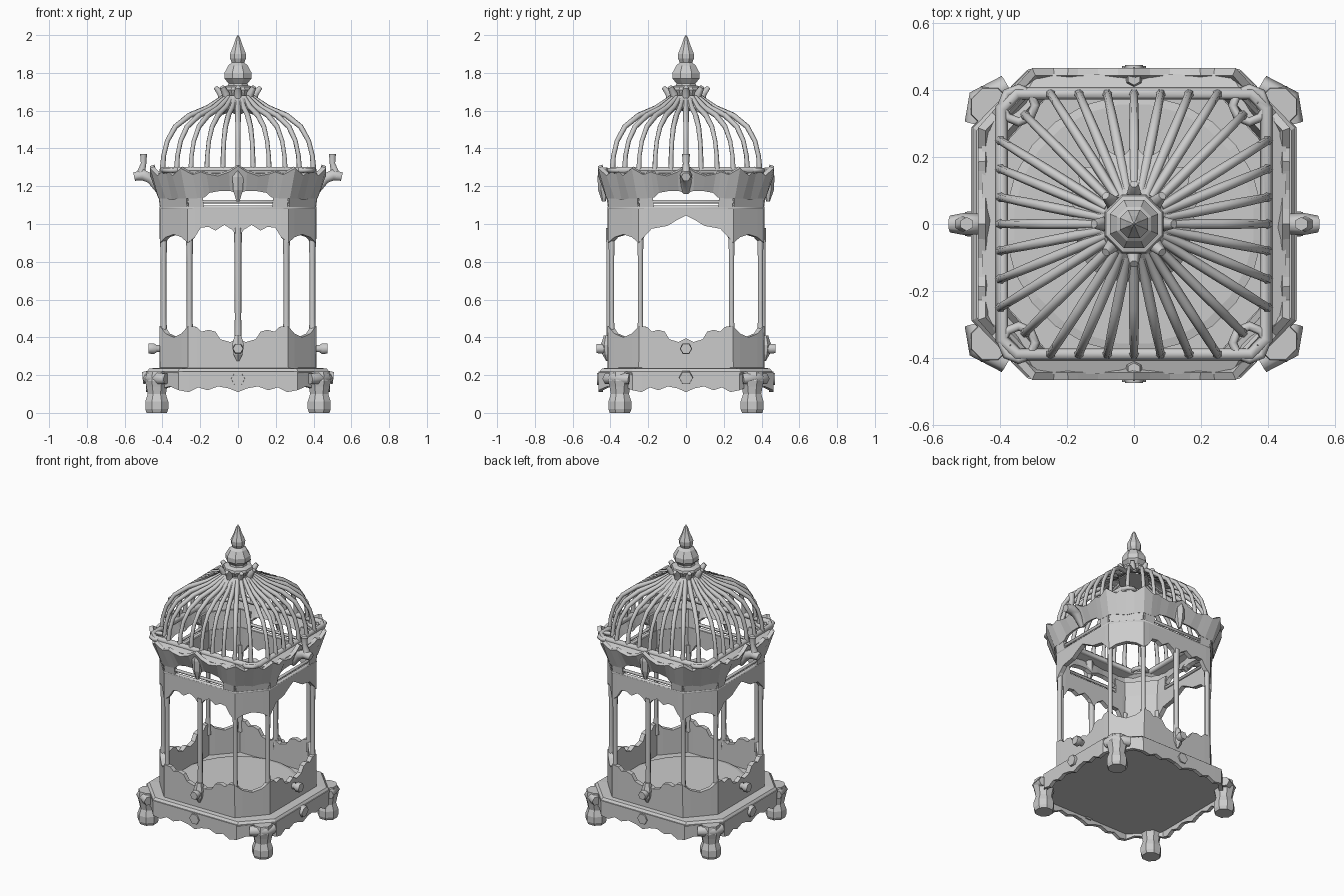
import bpy, bmesh, math
from mathutils import Vector

if "Cube" in bpy.data.objects:
    bpy.data.objects.remove(bpy.data.objects["Cube"])


def make(name, verts, faces, thick=0):
    me = bpy.data.meshes.new(name)
    me.from_pydata(verts, [], faces)
    bm = bmesh.new()
    bm.from_mesh(me)
    bmesh.ops.recalc_face_normals(bm, faces=bm.faces)
    bm.to_mesh(me)
    bm.free()
    ob = bpy.data.objects.new(name, me)
    bpy.context.collection.objects.link(ob)
    if thick:
        m = ob.modifiers.new("thickness", 'SOLIDIFY')
        m.thickness, m.offset = thick, 0
    return ob


def loft(name, rings, cap=True, thick=0):
    n = len(rings[0])
    verts = [v for r in rings for v in r]
    faces = [(k*n+i, k*n+(i+1) % n, (k+1)*n+(i+1) % n, (k+1)*n+i)
             for k in range(len(rings)-1) for i in range(n)]
    if cap:
        faces += [tuple(range(n)), tuple(range(len(verts)-n, len(verts)))]
    return make(name, verts, faces, thick)


def lathe(name, prof, n=8, at=(0, 0), cap=True, thick=0):
    return loft(name, [[(at[0]+r*math.cos(2*math.pi*(i+.5)/n), at[1]+r*math.sin(2*math.pi*(i+.5)/n), z)
                        for i in range(n)] for r, z in prof], cap, thick)


def octagon(hx, hy, cx, cy):
    return [(-cx, -hy), (cx, -hy), (hx, -cy), (hx, cy), (cx, hy), (-cx, hy), (-hx, cy), (-hx, -cy)]


def oct_stack(name, levels, cap=True, thick=0):
    return loft(name, [[(x, y, l[4]) for x, y in octagon(*l[:4])] for l in levels], cap, thick)


# Octagonal wall whose lower and upper edges follow (t, bottom, top) half profiles
def wall(name, dims, front, side, corner, thick=0.03, flare=1.0):
    pts = octagon(*dims)
    lo, hi = [], []
    for i in range(8):
        half = corner if i % 2 else (front if i % 4 == 0 else side)
        full = half + [(1-t, b, c) for t, b, c in reversed(half) if 0 < t < .5]
        a, d = Vector(pts[i]), Vector(pts[(i+1) % 8])
        for t, b, c in full:
            p = a.lerp(d, t)
            lo.append((p.x, p.y, b))
            hi.append((p.x*flare, p.y*flare, c))
    return loft(name, [lo, hi], False, thick)


def tubes(name, paths, r, res=1):
    cu = bpy.data.curves.new(name, 'CURVE')
    cu.dimensions = '3D'
    cu.bevel_depth, cu.bevel_resolution, cu.use_fill_caps = r, res, True
    for path in paths:
        s = cu.splines.new('POLY')
        cyc = path[0] == path[-1]
        path = path[:-1] if cyc else path
        s.use_cyclic_u = cyc
        s.points.add(len(path)-1)
        for p, q in zip(s.points, path):
            p.co = (q[0], q[1], q[2], 1)
            p.radius = q[3] if len(q) > 3 else 1
    ob = bpy.data.objects.new(name, cu)
    bpy.context.collection.objects.link(ob)
    return ob


BODY = (.40, .40, .26, .245)

# Feet and scrolled blocks at the chamfered corners
for sx in (-1, 1):
    for sy in (-1, 1):
        lathe("foot", [(.058, 0), (.066, .02), (.066, .06), (.052, .1), (.06, .14), (.068, .17), (.06, .22)],
              8, (sx*.43, sy*.35))
        tubes("corner_scroll", [[(sx*.475, sy*.30, .18, .9), (sx*.46, sy*.37, .185, 1.1),
                                 (sx*.38, sy*.415, .18, .9)]], .035)

# Plinth with scalloped apron, and floor
oct_stack("plinth", [(.46, .44, .31, .28, .155), (.475, .45, .32, .29, .17),
                     (.485, .46, .32, .29, .215), (.47, .445, .31, .28, .235), (.40, .40, .26, .25, .24)])
apron = [(0, .12, .22), (.08, .11, .22), (.16, .135, .22), (.24, .12, .22), (.33, .14, .22),
         (.42, .13, .22), (.5, .11, .22)]
wall("apron", (.475, .452, .31, .28), apron, apron, [(0, .12, .22), (.25, .14, .22), (.5, .13, .22)], .025)
lathe("floor_disc", [(.385, .235), (.385, .25), (.36, .255)], 24)

# Scalloped lower wall
low = [(0, .235, .46), (.08, .235, .455), (.13, .235, .43), (.2, .235, .44), (.27, .235, .43),
       (.32, .235, .39), (.42, .235, .375), (.5, .235, .395)]
wall("lower_wall", BODY, low, low, [(0, .235, .46), (.2, .235, .42), (.5, .235, .40)])

# Upper band with arches: double at front and back, single at the sides
front = [(0, .90, 1.09), (.06, .93, 1.09), (.12, .98, 1.09), (.2, .985, 1.09), (.27, .965, 1.09),
         (.36, .995, 1.09), (.44, .97, 1.09), (.5, .93, 1.09)]
side = [(0, .90, 1.09), (.06, .94, 1.09), (.13, .975, 1.09), (.3, .99, 1.09), (.4, 1.02, 1.09), (.5, 1.045, 1.09)]
wall("arched_band", BODY, front, side, [(0, .90, 1.09), (.2, .93, 1.09), (.5, .945, 1.09)])

# Slender posts at the corners and at the front and back centres
posts = [[(x*.985, y*.985, .38, 1.2), (x*.985, y*.985, .5, .9), (x*.985, y*.985, .8, .9), (x*.985, y*.985, .97, 1.2)]
         for x, y in octagon(*BODY)]
posts += [[(0, s*.405, .30, 1.3), (0, s*.405, .5, 1), (0, s*.405, .98, 1.2)] for s in (-1, 1)]
tubes("posts", posts, .017)
for s in (-1, 1):
    lathe("post_pendant", [(.008, .275), (.028, .31), (.036, .36), (.02, .41)], 6, (0, s*.415))
    tubes("side_knob", [[(s*.40, 0, .34, .7), (s*.43, 0, .34, .7), (s*.445, 0, .34, 1.1), (s*.475, 0, .34, 1)]], .03)
    tubes("front_knob", [[(0, s*.40, .34, .7), (0, s*.45, .34, 1), (0, s*.475, .34, .9)]], .03)
    tubes("plinth_boss", [[(s*.46, 0, .19, .9), (s*.505, 0, .185, .8)],
                          [(0, s*.43, .18, .9), (0, s*.472, .18, .8)]], .045)

# Rails, slotted frieze and solid corner brackets
for z, r in ((1.085, .014), (1.118, .010)):
    p = [(x*1.01, y*1.01, z) for x, y in octagon(*BODY)]
    tubes("frieze_rail", [p + p[:1]], r)
o, f = octagon(*BODY), octagon(.415, .415, .27, .255)
for i in range(8):
    a, d, A, D = (Vector(v) for v in (o[i], o[(i+1) % 8], f[i], f[(i+1) % 8]))
    spans = [(0, 1)] if i % 2 else [(0, .15), (.85, 1)]
    for u, v in spans:
        q = [(*a.lerp(d, u), 1.08), (*a.lerp(d, v), 1.08), (*A.lerp(D, v), 1.2), (*A.lerp(D, u), 1.2)]
        make("frieze_bracket", q, [(0, 1, 2, 3)], .025)

# Flared cornice with a ragged crest
crest = [(0, 1.14, 1.30), (.1, 1.14, 1.265), (.17, 1.145, 1.28), (.22, 1.17, 1.27), (.32, 1.18, 1.26),
         (.42, 1.18, 1.28), (.5, 1.165, 1.31)]
wall("cornice", (.41, .41, .27, .255), crest, crest,
     [(0, 1.14, 1.30), (.25, 1.14, 1.26), (.5, 1.13, 1.30)], .025, 1.11)
oct_stack("cornice_ledge", [(.45, .445, .29, .28, 1.26), (.39, .385, .32, .31, 1.28)], False, .02)

# Dome frame, with inner corner rings
p = [(x, y, 1.285) for x, y in octagon(.395, .39, .35, .345)]
tubes("dome_frame", [p + p[:1]], .02)
for sx in (-1, 1):
    for sy in (-1, 1):
        c = [(sx*.345+.05*math.cos(k*math.pi/4), sy*.355+.05*math.sin(k*math.pi/4), 1.285) for k in range(8)]
        tubes("corner_ring", [c + c[:1]], .014)

# Side arms with upturned tips, and smaller drops at front and back
for s in (-1, 1):
    tubes("side_arm", [[(s*.41, 0, 1.17, .8), (s*.46, 0, 1.24, 1.1), (s*.505, 0, 1.26, 1.2), (s*.55, 0, 1.25, .9)],
                       [(s*.52, 0, 1.25, 1), (s*.50, 0, 1.32, .6), (s*.50, 0, 1.37, .75)]], .028)
    lathe("centre_drop", [(.01, 1.12), (.03, 1.18), (.034, 1.25), (.02, 1.30)], 6, (0, s*.435))

# Dome ribs rising from the square frame to the neck
curve = [(1, 1.28, 1.1), (.985, 1.36, .9), (.935, 1.44, .9), (.83, 1.515, 1), (.64, 1.575, 1.1),
         (.40, 1.615, 1.1), (.2, 1.67, .9)]
span = (-.25, -.165, -.08, 0, .08, .165, .25)
starts = [(u, s*.39) for u in span for s in (-1, 1)] + [(s*.40, u) for u in span for s in (-1, 1)]
starts += [(sx*.325, sy*.325) for sx in (-1, 1) for sy in (-1, 1)]
tubes("dome_ribs", [[(x*k, y*k, z, r) for k, z, r in curve] for x, y in starts], .014)

# Webbing that closes the crown, with a toothed edge that is wider to the back
web = []
for k, z in ((.60, 1.575), (.40, 1.61), (.28, 1.645), (.2, 1.675)):
    ring = []
    for i in range(32):
        a = i*math.pi/16
        reach = (.42 + .10*math.sin(a) + .05*(-1)**i) if k == .60 else k
        h = 1.61 - (reach-.40)*.17 if k == .60 else z
        w = .41 + .035*abs(math.sin(2*a))
        ring.append((w*reach*math.cos(a), w*reach*math.sin(a), h))
    web.append(ring)
loft("dome_webbing", web, False, .014)

# Collar with leaves, and finial
lathe("collar", [(.10, 1.64), (.08, 1.68), (.095, 1.71), (.09, 1.725), (.055, 1.735)], 8)
leaves = []
for k in range(8):
    c, s = math.cos(k*math.pi/4), math.sin(k*math.pi/4)
    leaves.append([(.085*c, .085*s, 1.65, .9), (.09*c, .09*s, 1.69, 1), (.12*c, .12*s, 1.725, .6)])
tubes("collar_leaves", leaves, .022)
lathe("finial", [(.06, 1.725), (.055, 1.745), (.078, 1.77), (.078, 1.80), (.055, 1.84), (.036, 1.855),
                 (.045, 1.875), (.046, 1.90), (.026, 1.945), (.012, 1.985), (.002, 2.0)], 8)
